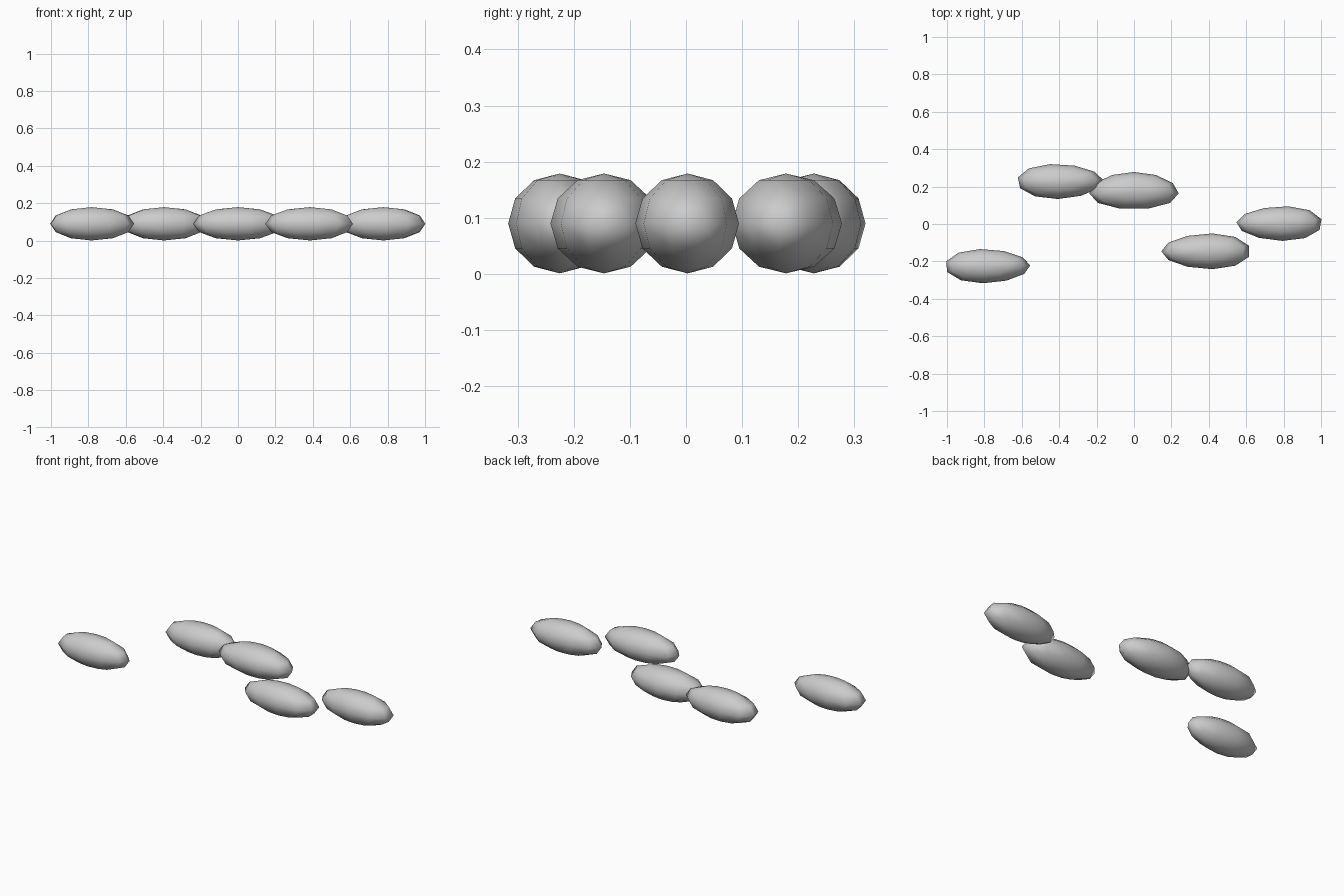
import bpy, bmesh, math

if "Cube" in bpy.data.objects:
    bpy.data.objects.remove(bpy.data.objects["Cube"])

SIDES, RINGS, HEIGHT = 11, 6, 0.089   # low odd-sided spheres
TAPER = 0.11                          # slight egg shape


def pebble(name, cx, cy, a, b, turn):
    """Slightly egg-shaped low-poly sphere, turned and then stretched along x."""
    bm = bmesh.new()
    bmesh.ops.create_uvsphere(bm, u_segments=SIDES, v_segments=RINGS, radius=1)
    # put the first vertex column exactly on +x before turning
    start = max(math.atan2(v.co.y, v.co.x) % (2 * math.pi / SIDES)
                for v in bm.verts if abs(v.co.z) < 0.1 and v.co.x > 0.3)
    c, s = math.cos(turn), math.sin(turn)
    for v in bm.verts:
        x = v.co.x * math.cos(start) + v.co.y * math.sin(start)
        y = v.co.y * math.cos(start) - v.co.x * math.sin(start)
        y *= 1 - TAPER * x
        v.co = ((x * c - y * s) * a, (x * s + y * c) * b, v.co.z * HEIGHT)
    mesh = bpy.data.meshes.new(name)
    bm.to_mesh(mesh)
    bm.free()
    for p in mesh.polygons:
        p.use_smooth = True
    ob = bpy.data.objects.new(name, mesh)
    ob.location = (cx, cy, HEIGHT + 0.001)
    bpy.context.collection.objects.link(ob)


# row of five pebbles: x, y, half length, half width, turn in degrees
row = [
    (-0.783, -0.225, 0.228, 0.091, 2),
    (-0.395, 0.228, 0.230, 0.093, 5),
    (0.0, 0.178, 0.238, 0.100, 90),
    (0.385, -0.146, 0.239, 0.095, 180),
    (0.777, 0.003, 0.230, 0.092, 176),
]
for i, (cx, cy, a, b, deg) in enumerate(row, 1):
    pebble(f"pebble_{i}", cx, cy, a, b, math.radians(deg))
